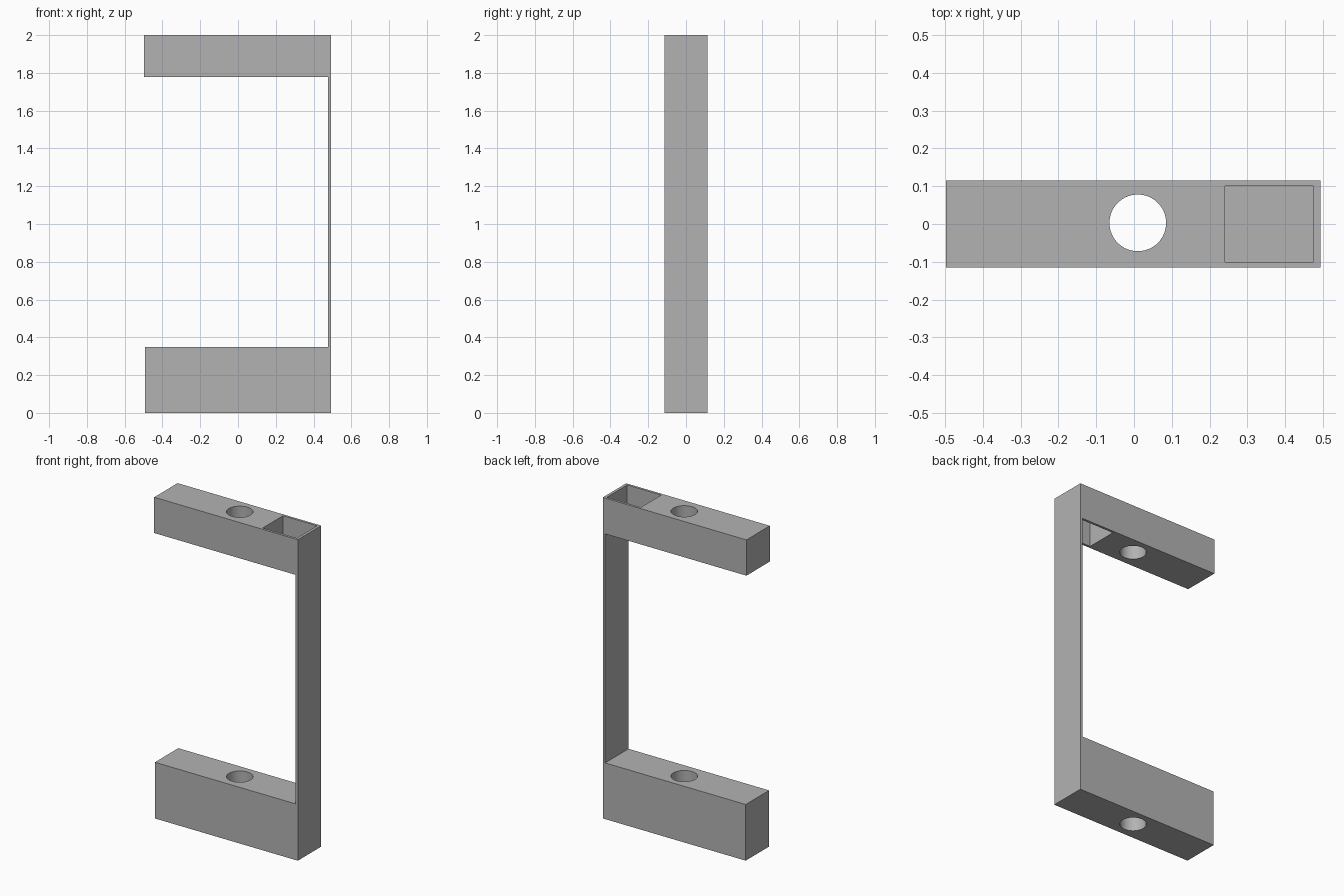
import bpy, bmesh, math

if "Cube" in bpy.data.objects:
    bpy.data.objects.remove(bpy.data.objects["Cube"])

HALF_DEPTH = 0.115
RIGHT = 0.493

grey = bpy.data.materials.new("plain grey")
grey.use_nodes = True
grey.diffuse_color = (0.45, 0.45, 0.45, 1)
grey.node_tree.nodes["Principled BSDF"].inputs["Base Color"].default_value = (0.45, 0.45, 0.45, 1)

# C-shaped bracket: thick base, thin upright plate, top arm
profile = [(-0.492, 0), (RIGHT, 0), (RIGHT, 2), (-0.497, 2),
           (-0.497, 1.777), (0.477, 1.777), (0.477, 0.35), (-0.492, 0.35)]
bm = bmesh.new()
outline = bm.faces.new([bm.verts.new((x, -HALF_DEPTH, z)) for x, z in profile])
extruded = bmesh.ops.extrude_face_region(bm, geom=[outline])["geom"]
bmesh.ops.translate(bm, vec=(0, 2 * HALF_DEPTH, 0),
                    verts=[v for v in extruded if isinstance(v, bmesh.types.BMVert)])
bmesh.ops.recalc_face_normals(bm, faces=bm.faces)
mesh = bpy.data.meshes.new("bracket")
bm.to_mesh(mesh)
bm.free()
mesh.materials.append(grey)
bracket = bpy.data.objects.new("bracket", mesh)
bpy.context.collection.objects.link(bracket)


def cut(cutter, name):
    """Subtract the cutter from the bracket, then discard it."""
    cutter.name = name
    cutter.hide_render = True
    cutter.data.materials.append(grey)
    bpy.ops.object.select_all(action='DESELECT')
    bracket.select_set(True)
    bpy.context.view_layer.objects.active = bracket
    mod = bracket.modifiers.new(name, 'BOOLEAN')
    mod.operation = 'DIFFERENCE'
    mod.solver = 'EXACT'
    mod.object = cutter
    bpy.ops.object.modifier_apply(modifier=mod.name)
    bpy.data.objects.remove(cutter)


# Round hole through both arms
bpy.ops.mesh.primitive_cylinder_add(vertices=64, radius=0.075, depth=3, location=(0.01, 0.003, 1))
cut(bpy.context.object, "round_hole_cutter")

# Rectangular slot through the top arm, beside the upright plate
bpy.ops.mesh.primitive_cube_add(size=1, location=(0.358, 0, 1.9))
slot = bpy.context.object
slot.scale = (0.235, 0.2, 0.4)
bpy.context.view_layer.update()
cut(slot, "slot_cutter")

bpy.ops.object.shade_smooth_by_angle(angle=math.radians(30))
